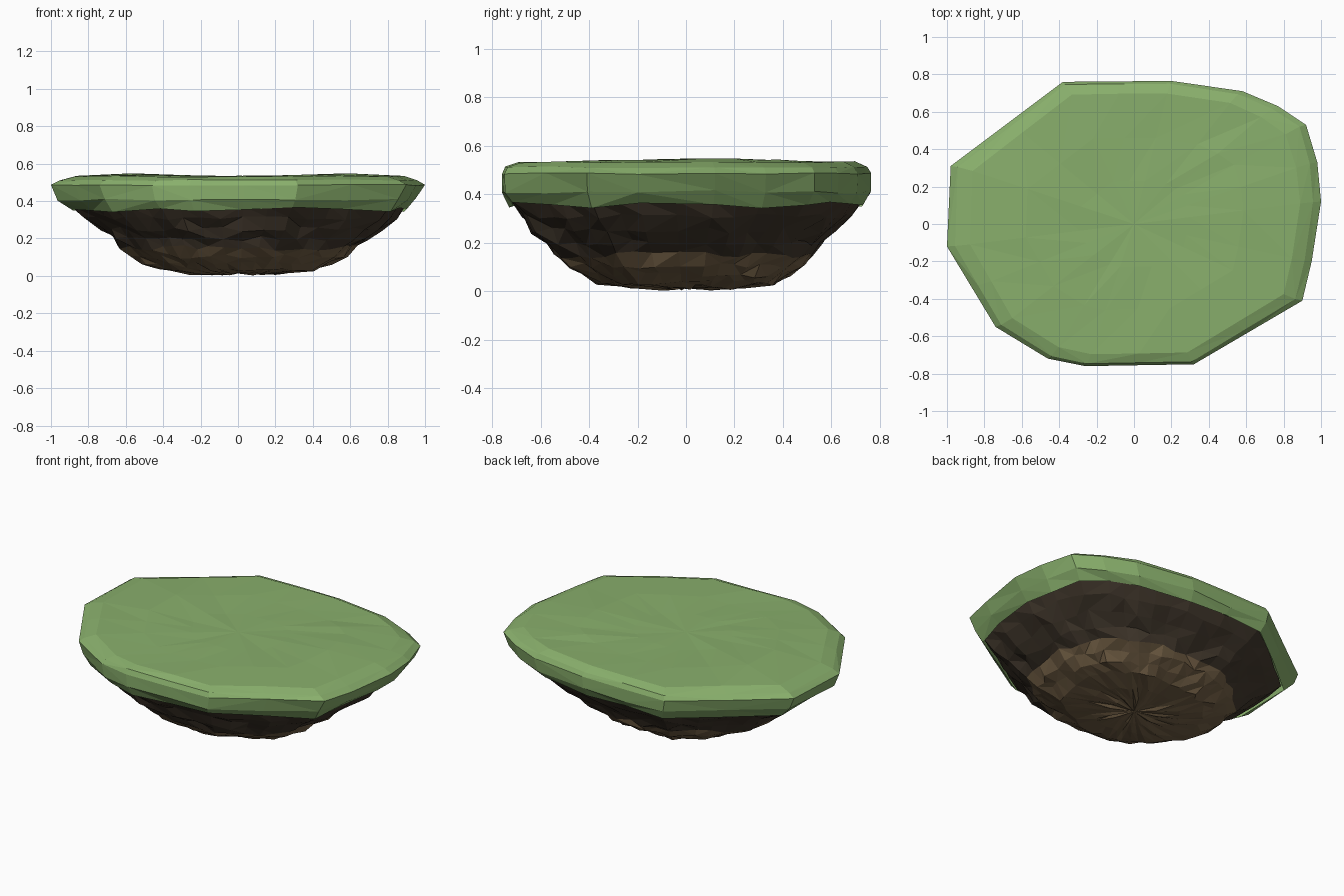
import bpy, bmesh, math, random
from mathutils import Vector

if "Cube" in bpy.data.objects:
    bpy.data.objects.remove(bpy.data.objects["Cube"])

# Plan outline of the turf, counter-clockwise
OUTLINE = [(1.0, .12), (.98, .33), (.92, .53), (.77, .63), (.58, .71), (.2, .765),
           (-.38, .76), (-.98, .31), (-1.0, -.12), (-.74, -.55), (-.46, -.72),
           (-.26, -.76), (.32, -.75), (.9, -.41), (.95, -.2)]


def subdivide(points, step):
    out = []
    for i, p in enumerate(points):
        a, b = Vector(p), Vector(points[(i + 1) % len(points)])
        n = max(1, round((b - a).length / step))
        out += [a.lerp(b, k / n) for k in range(n)]
    return out


def make_ring(spec, step):
    """spec: z, left, right, front, back extents, roundness, jitter, z jitter"""
    z, left, right, front, back, rounding, jit, zjit = spec
    rng = random.Random(int(z * 1000))
    ring = []
    for p in subdivide(OUTLINE, step):
        x, y = p
        circle = Vector((x, y / .765)).normalized()
        u = x * (1 - rounding) + circle.x * rounding
        v = y / .765 * (1 - rounding) + circle.y * rounding
        px = u * (right if u > 0 else left)
        py = v * (back if v > 0 else front)
        s = 1 + rng.uniform(-jit, jit)
        ring.append((px * s, py * s, z + rng.uniform(-zjit, zjit)))
    return ring


def make_part(name, color, specs, step, cap=None):
    bm = bmesh.new()
    rings = [[bm.verts.new(c) for c in make_ring(s, step)] for s in specs]
    n = len(rings[0])
    rng = random.Random(5)
    for lo, hi in zip(rings, rings[1:]):
        for i in range(n):
            j = (i + 1) % n
            if rng.random() < .5:
                bm.faces.new((lo[i], lo[j], hi[j]))
                bm.faces.new((lo[i], hi[j], hi[i]))
            else:
                bm.faces.new((lo[i], lo[j], hi[i]))
                bm.faces.new((lo[j], hi[j], hi[i]))
    # Cap made of shrinking rings with gentle relief
    if cap:
        edge = rings[-1] if cap[0] == 'top' else rings[0]
        base, relief = cap[1], cap[2]
        prev = edge
        for s in (.66, .33):
            cur = []
            for v in edge:
                x, y = v.co.x * s, v.co.y * s
                z = base(x, y) + rng.uniform(-relief, relief)
                cur.append(bm.verts.new((x, y, z)))
            for i in range(n):
                j = (i + 1) % n
                bm.faces.new((prev[i], prev[j], cur[j]))
                bm.faces.new((prev[i], cur[j], cur[i]))
            prev = cur
        mid = bm.verts.new((0, 0, base(0, 0)))
        for i in range(n):
            bm.faces.new((prev[i], prev[(i + 1) % n], mid))
    bmesh.ops.recalc_face_normals(bm, faces=bm.faces)
    # Open shells: make sure the normals point outward
    bm.faces.ensure_lookup_table()
    f = bm.faces[0]
    c = f.calc_center_median()
    if f.normal.x * c.x + f.normal.y * c.y < 0:
        bmesh.ops.reverse_faces(bm, faces=bm.faces)
    mesh = bpy.data.meshes.new(name)
    bm.to_mesh(mesh)
    bm.free()
    mat = bpy.data.materials.new(name)
    mat.diffuse_color = (*color, 1)
    mat.use_nodes = True
    mat.node_tree.nodes["Principled BSDF"].inputs["Base Color"].default_value = mat.diffuse_color
    mesh.materials.append(mat)
    bpy.context.collection.objects.link(bpy.data.objects.new(name, mesh))


# Seam between dark and pale rock, shared by both parts
seam = (.15, .63, .63, .54, .52, .5, .03, .014)

# Grass turf with rounded rim
make_part("grass_turf", (.25, .43, .15), [
    (.355, .90, .91, .73, .73, .05, .01, .014),
    (.41, .965, .955, .762, .762, 0, .004, .008),
    (.485, 1.0, 1.0, .765, .765, 0, 0, .004),
    (.512, .96, .96, .75, .75, 0, .003, .004),
    (.533, .88, .89, .70, .70, .05, .004, .004)], .3,
    ('top', lambda x, y: .533 + .04 * min(x * x, .4), .003))

# Dark rock band
make_part("dark_rock", (.055, .04, .026), [
    seam,
    (.20, .68, .70, .575, .56, .4, .03, .014),
    (.25, .73, .78, .63, .61, .3, .025, .014),
    (.31, .82, .85, .68, .68, .15, .015, .012),
    (.37, .89, .90, .725, .725, .05, .006, .006)], .13)

# Pale rock underside
make_part("pale_rock", (.17, .115, .06), [
    (.035, .42, .43, .36, .37, .6, .05, .012),
    (.065, .50, .51, .42, .43, .6, .04, .012),
    (.105, .57, .575, .48, .48, .55, .035, .012),
    seam], .13,
    ('bottom', lambda x, y: .013 + .02 * (x * x + y * y), .011))
